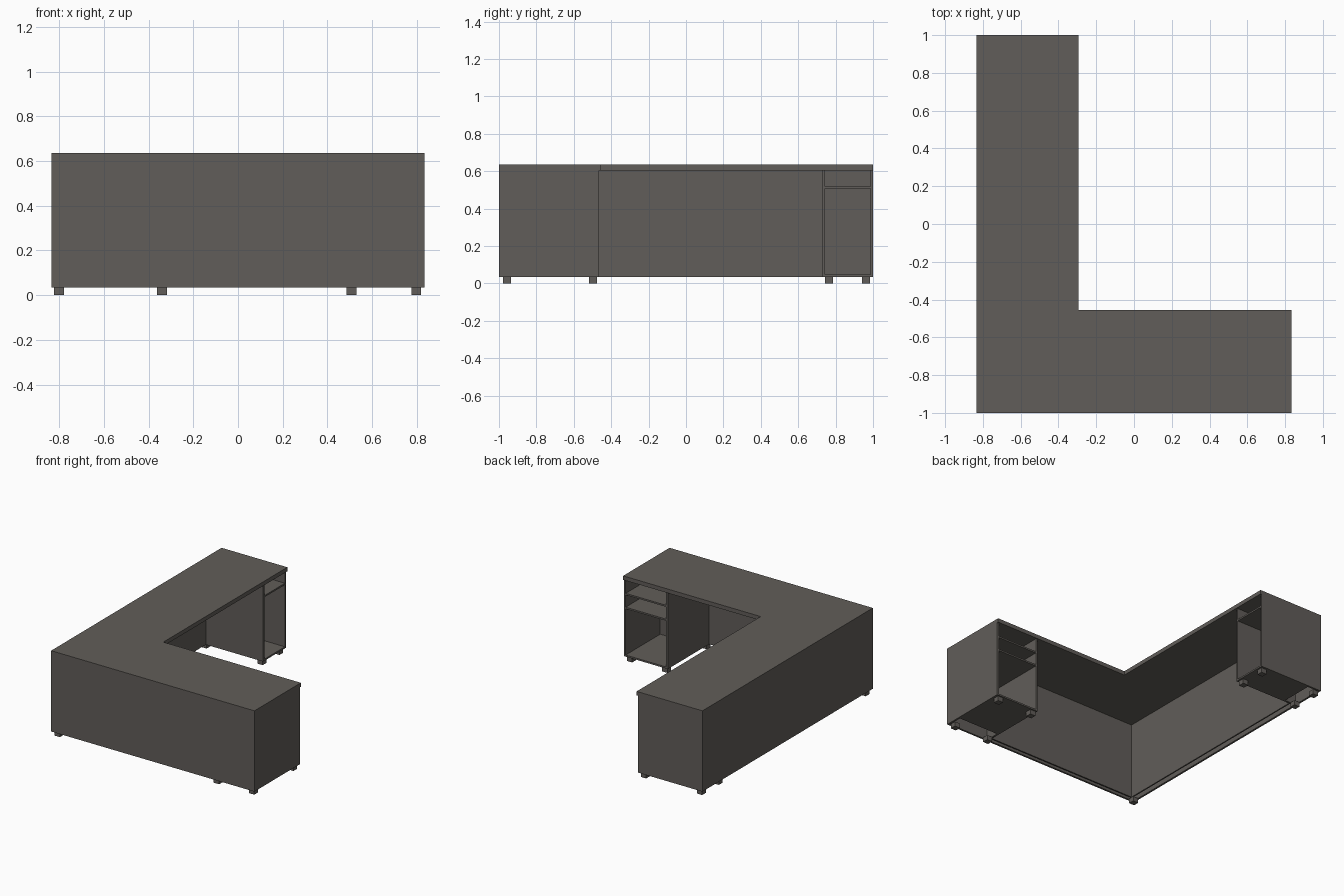
import bpy, bmesh

if "Cube" in bpy.data.objects:
    bpy.data.objects.remove(bpy.data.objects["Cube"])

mat = bpy.data.materials.new("dark_grey")
mat.diffuse_color = (0.12, 0.11, 0.10, 1)
mat.use_nodes = True
mat.node_tree.nodes["Principled BSDF"].inputs["Base Color"].default_value = mat.diffuse_color

X, Y = 0.835, 1.0            # outer half sizes
FX, FY = -0.305, -0.465      # cabinet front planes
Z0, Z1, ZT = 0.035, 0.605, 0.635
T = 0.014                    # board thickness


def finish(name, bm):
    bmesh.ops.recalc_face_normals(bm, faces=bm.faces)
    me = bpy.data.meshes.new(name)
    bm.to_mesh(me)
    bm.free()
    me.materials.append(mat)
    ob = bpy.data.objects.new(name, me)
    bpy.context.collection.objects.link(ob)
    return ob


def box(name, x0, x1, y0, y1, z0, z1):
    bm = bmesh.new()
    bmesh.ops.create_cube(bm, size=1)
    for v in bm.verts:
        v.co = (x1 if v.co.x > 0 else x0,
                y1 if v.co.y > 0 else y0,
                z1 if v.co.z > 0 else z0)
    return finish(name, bm)


# L-shaped desk top, extruded from its outline
bm = bmesh.new()
outline = [(-X, -Y), (X, -Y), (X, -0.455), (-0.295, -0.455), (-0.295, Y), (-X, Y)]
face = bm.faces.new([bm.verts.new((x, y, Z1)) for x, y in outline])
ext = bmesh.ops.extrude_face_region(bm, geom=[face])
for g in ext["geom"]:
    if isinstance(g, bmesh.types.BMVert):
        g.co.z = ZT
finish("desk_top", bm)

# outer panels
box("front_panel", -X, X, -Y, -Y + T, Z0, Z1)
box("left_panel", -X, -X + T, -Y + T, Y, Z0, Z1)

# inner panels between the cabinets
CX, CY = 0.475, 0.73         # inner sides of the cabinets
box("front_inner_panel", -X + 0.06, CX, -Y + 0.04, -Y + 0.05, Z0, Z1)
box("left_inner_panel", -X + 0.05, -X + 0.06, -Y + 0.04, CY, Z0, Z1)

# right cabinet, opening to the back
box("right_end_panel", X - T, X, -Y + T, FY, Z0, Z1)
box("right_cabinet_side", CX, CX + T, -Y + T, FY, Z0, Z1)
RB = -0.87
box("right_cabinet_back", CX + T, X - T, RB - 0.01, RB, Z0, Z1)
for i, z in enumerate((Z0, 0.39, 0.493)):
    box(f"right_cabinet_shelf_{i}", CX + T, X - T, RB, FY, z, z + 0.012)

# rear cabinet, opening to the right
box("rear_end_panel", -X + T, FX, Y - T, Y, Z0, Z1)
box("rear_cabinet_side", -X + T, FX, CY, CY + T, Z0, Z1)
LB = -0.72
box("rear_cabinet_back", LB - 0.01, LB, CY + T, Y - T, Z0, Z1)
for i, z in enumerate((Z0, 0.507)):
    box(f"rear_cabinet_shelf_{i}", LB, FX, CY + T, Y - T, z, z + 0.012)

# feet
feet = [(-0.8, -0.957)]
feet += [(x, y) for x in (0.508, 0.797) for y in (-0.957, -0.497)]
feet += [(x, y) for x in (-0.8, -0.34) for y in (0.765, 0.962)]
for i, (x, y) in enumerate(feet):
    r = 0.022
    box(f"foot_{i}", x - r, x + r, y - r, y + r, 0, Z0)
